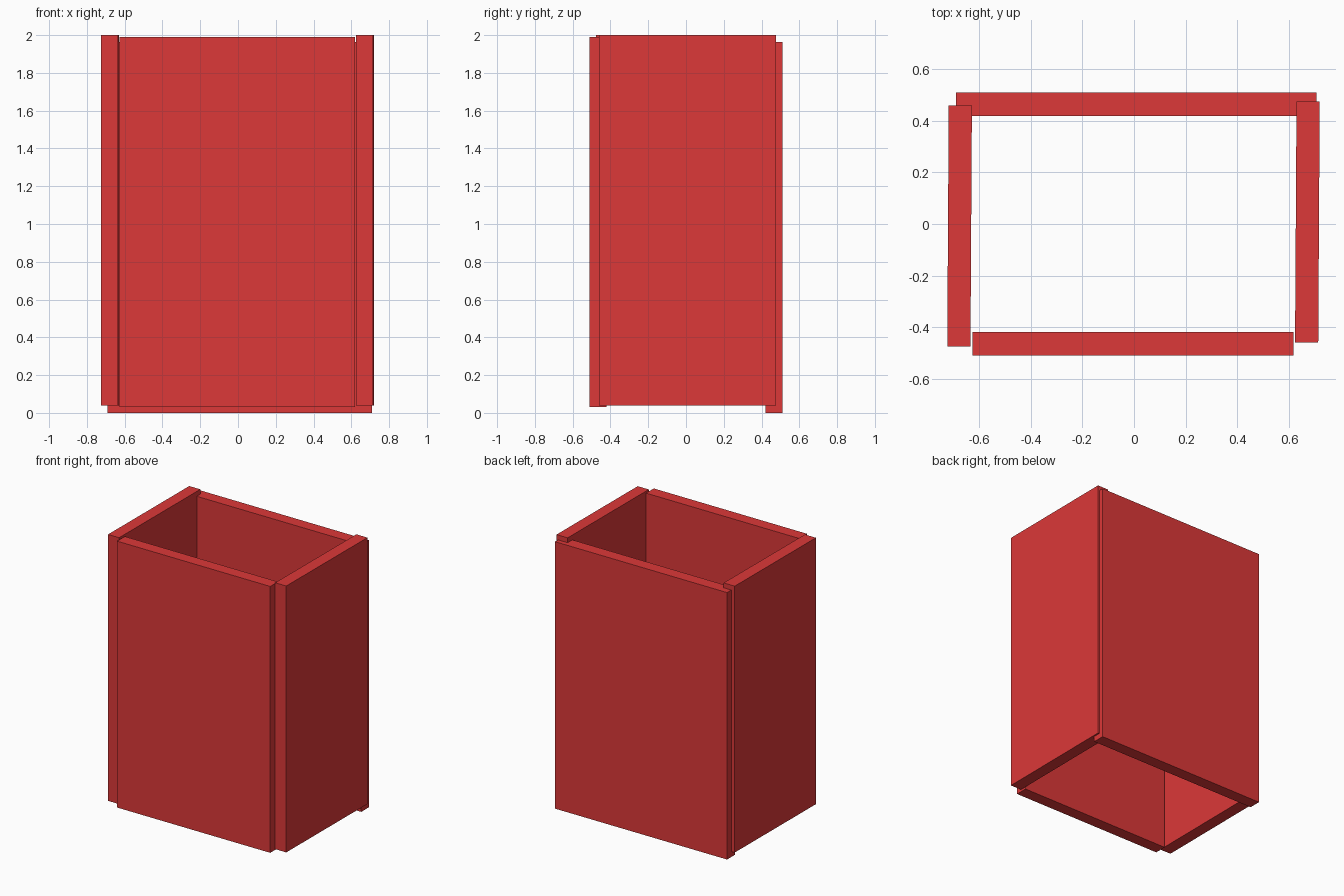
import bpy
import math

if "Cube" in bpy.data.objects:
    bpy.data.objects.remove(bpy.data.objects["Cube"])

red = bpy.data.materials.new("red_paint")
red.diffuse_color = (0.72, 0.04, 0.04, 1)
red.use_nodes = True
red.node_tree.nodes["Principled BSDF"].inputs["Base Color"].default_value = red.diffuse_color


def panel(name, center, size, turn=0.0):
    bpy.ops.mesh.primitive_cube_add(size=1, location=center, rotation=(0, 0, math.radians(turn)))
    obj = bpy.context.object
    obj.name = name
    obj.scale = size
    obj.data.materials.append(red)
    return obj


# Front and back walls
panel("front_panel", (-0.004, -0.465, 1.01), (1.246, 0.09, 1.96))
panel("back_panel", (0.009, 0.465, 0.982), (1.40, 0.09, 1.964))

# Side walls, turned very slightly off square
for name, side in (("left_panel", -1), ("right_panel", 1)):
    panel(name, (0.675 * side - 0.002, 0.0075 * side, 1.02), (0.09, 0.936, 1.96), -0.35)
